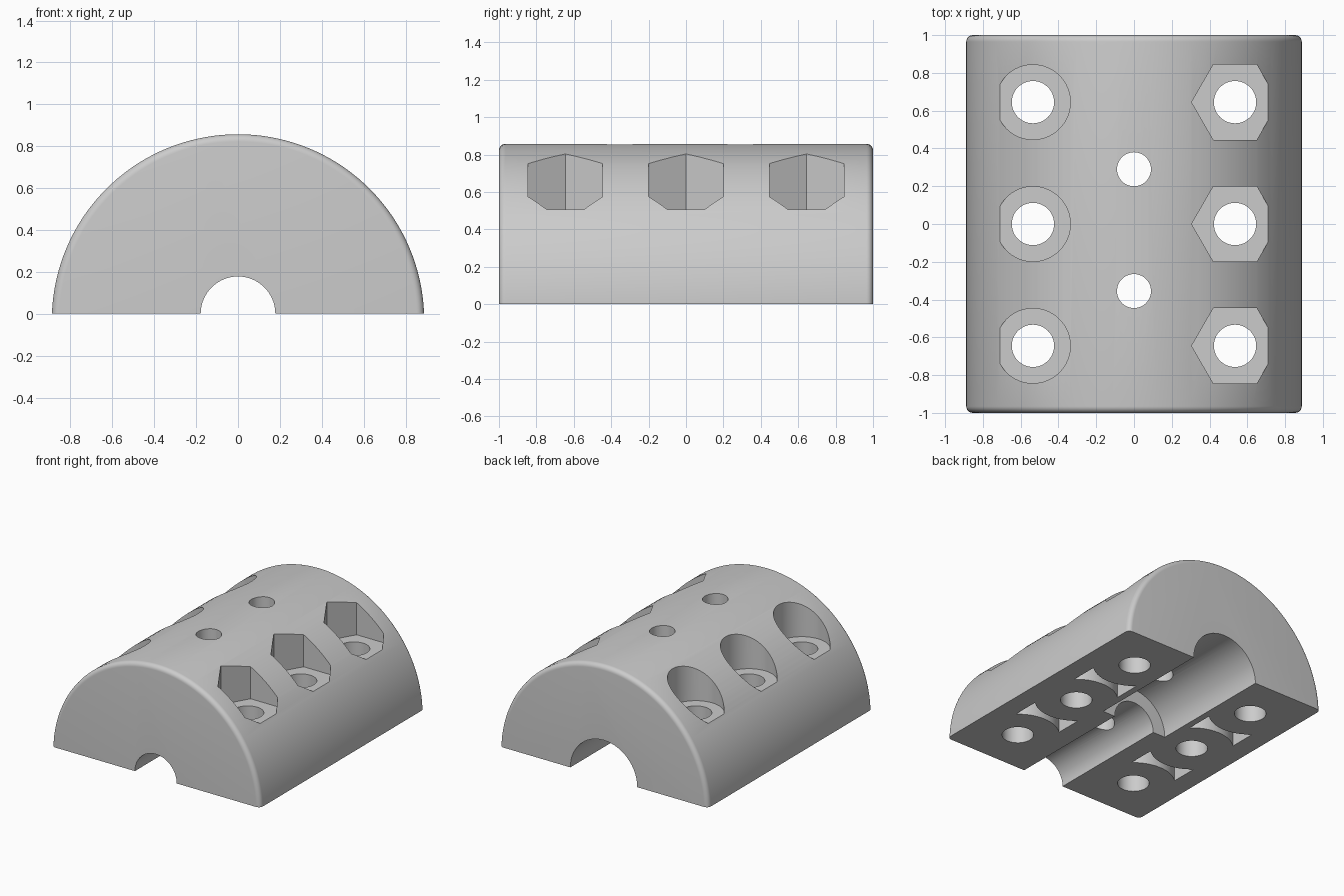
import bpy, bmesh, math
from mathutils import Matrix

if "Cube" in bpy.data.objects:
    bpy.data.objects.remove(bpy.data.objects["Cube"], do_unlink=True)

RADIUS, DROP, FILLET = 0.889, 0.032, 0.035
BOLT_X, PITCH = 0.535, 0.645

grey = bpy.data.materials.new("plain grey")
grey.use_nodes = True
colour = (0.6, 0.6, 0.6, 1)
grey.diffuse_color = colour
grey.node_tree.nodes["Principled BSDF"].inputs["Base Color"].default_value = colour


def make_object(name, bm):
    bmesh.ops.recalc_face_normals(bm, faces=bm.faces)
    mesh = bpy.data.meshes.new(name)
    bm.to_mesh(mesh)
    bm.free()
    mesh.materials.append(grey)
    obj = bpy.data.objects.new(name, mesh)
    bpy.context.collection.objects.link(obj)
    return obj


def prism(name, x, y, low, high, radius, sides=64, turn=0.0):
    """Upright prism between two heights."""
    bm = bmesh.new()
    place = Matrix.Translation((x, y, (low + high) / 2)) @ Matrix.Rotation(turn, 4, "Z")
    bmesh.ops.create_cone(bm, cap_ends=True, segments=sides, radius1=radius,
                          radius2=radius, depth=high - low, matrix=place)
    return make_object(name, bm)


def box(name, centre, size):
    bm = bmesh.new()
    bmesh.ops.create_cube(bm, size=1, matrix=Matrix.Translation(centre) @ Matrix.Diagonal((*size, 1)))
    return make_object(name, bm)


def lathe(name, profile, z, sides):
    """Solid of revolution about the long axis from (y, radius) pairs."""
    bm = bmesh.new()
    rings = []
    for y, r in profile:
        angles = [math.tau * i / sides for i in range(sides)]
        rings.append([bm.verts.new((r * math.cos(a), y, z + r * math.sin(a))) for a in angles])
    for a, b in zip(rings, rings[1:]):
        for i in range(sides):
            j = (i + 1) % sides
            bm.faces.new((a[i], a[j], b[j], b[i]))
    bm.faces.new(rings[0])
    bm.faces.new(rings[-1])
    return make_object(name, bm)


def cut(target, cutter):
    """Subtract a cutter, then discard it."""
    cutter.hide_render = True
    mod = target.modifiers.new("cut", "BOOLEAN")
    mod.operation, mod.solver, mod.object = "DIFFERENCE", "EXACT", cutter
    bpy.ops.object.select_all(action="DESELECT")
    bpy.context.view_layer.objects.active = target
    target.select_set(True)
    bpy.ops.object.modifier_apply(modifier=mod.name)
    bpy.data.objects.remove(cutter, do_unlink=True)


# Half-round body with rounded end rims
steps = [math.pi / 2 * i / 6 for i in range(7)]
rim = [(1 - FILLET + FILLET * math.sin(a), RADIUS - FILLET + FILLET * math.cos(a)) for a in steps]
profile = [(-y, r) for y, r in reversed(rim)] + rim
body = lathe("clamp_half", profile, -DROP, 144)
cut(body, box("lower_waste", (0, 0, -1), (3, 3, 2)))

# Stepped bore: narrow at the front, wide at the back
cut(body, lathe("stepped_bore", [(-1.1, 0.178), (0, 0.178), (0, 0.285), (1.1, 0.285)], 0, 64))

# Bolt holes, with round seats on one side and hexagonal nut seats on the other
for row in (-1, 0, 1):
    y = row * PITCH
    for side in (-1, 1):
        cut(body, prism("bolt_hole", side * BOLT_X, y, -0.2, 1, 0.112, 48))
    cut(body, prism("head_seat", -BOLT_X, y, 0.505, 1.2, 0.198))
    cut(body, prism("nut_seat", BOLT_X, y, 0.505, 1.2, 0.23, 6, math.pi / 6))

# Small vertical holes into the bore
for y in (0.29, -0.355):
    cut(body, prism("bore_hole", 0, y, 0.1, 1.2, 0.09, 48))

# Waisted pockets underneath, between round bosses
for side in (-1, 1):
    for row in (-1, 1):
        x, y = side * BOLT_X, row * PITCH / 2
        pocket = box("pocket", (x, y, 0.05), (0.4, 0.5, 0.3))
        for end in (-1, 1):
            cut(pocket, prism("boss", x, y + end * PITCH / 2, -0.5, 0.5, 0.295))
        cut(body, pocket)

bpy.ops.object.select_all(action="DESELECT")
body.select_set(True)
bpy.context.view_layer.objects.active = body
bpy.ops.object.shade_smooth_by_angle(angle=math.radians(30))
